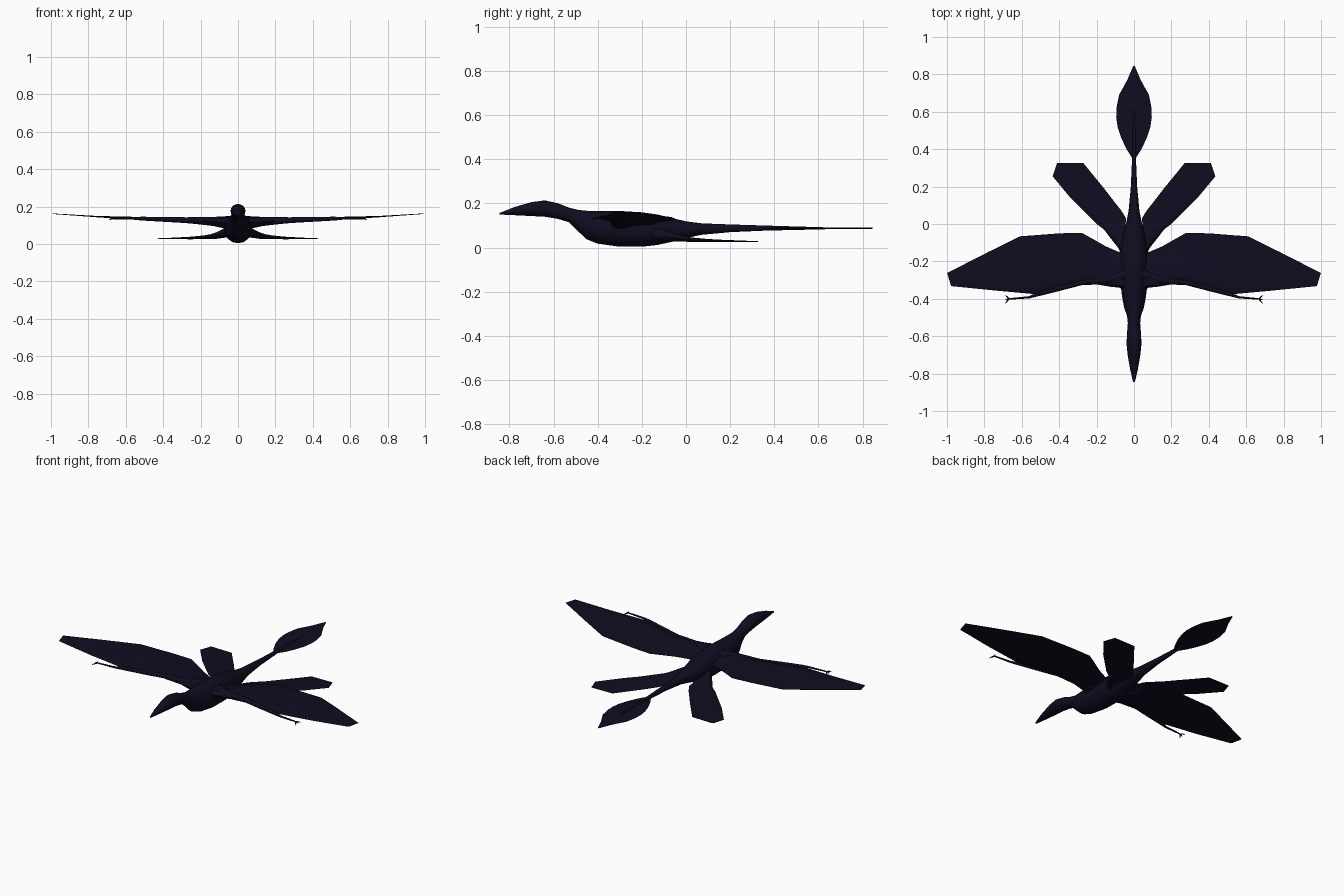
import bpy, bmesh, math
from mathutils import Vector

cube = bpy.data.objects.get("Cube")
if cube:
    bpy.data.objects.remove(cube)

plumage = bpy.data.materials.new("dark_blue_plumage")
plumage.use_nodes = True
plumage.diffuse_color = (0.004, 0.004, 0.014, 1)
plumage.node_tree.nodes["Principled BSDF"].inputs["Base Color"].default_value = (0.004, 0.004, 0.014, 1)


def loft(name, rings, angle=50):
    """Skin a list of equal-sized rings into a closed, smooth object."""
    bm = bmesh.new()
    loops = [[bm.verts.new(p) for p in ring] for ring in rings]
    n = len(loops[0])
    for a, b in zip(loops, loops[1:]):
        for i in range(n):
            j = (i + 1) % n
            bm.faces.new((a[i], a[j], b[j], b[i]))
    bm.faces.new(loops[0])
    bm.faces.new(loops[-1])
    bmesh.ops.recalc_face_normals(bm, faces=bm.faces)
    mesh = bpy.data.meshes.new(name)
    bm.to_mesh(mesh)
    bm.free()
    mesh.materials.append(plumage)
    obj = bpy.data.objects.new(name, mesh)
    bpy.context.collection.objects.link(obj)
    bpy.ops.object.select_all(action="DESELECT")
    obj.select_set(True)
    bpy.context.view_layer.objects.active = obj
    bpy.ops.object.shade_smooth_by_angle(angle=math.radians(angle))
    return obj


def tube(name, path, sides=8):
    """Round limb through points (x, y, z, radius)."""
    pts = [Vector(p[:3]) for p in path]
    rings = []
    for i, p in enumerate(pts):
        d = pts[min(i + 1, len(pts) - 1)] - pts[max(i - 1, 0)]
        u = d.cross(Vector((0, 0, 1))).normalized()
        v = u.cross(d).normalized()
        turns = [math.tau * k / sides for k in range(sides)]
        rings.append([p + path[i][3] * (u * math.cos(t) + v * math.sin(t)) for t in turns])
    return loft(name, rings)


def blade(name, stations):
    """Feathered surface: each station is front (x, y, z), back (x, y, z), thickness."""
    section = [(0, 0), (.06, .35), (.2, .5), (.45, .25), (1, .03),
               (1, -.03), (.45, -.25), (.2, -.5), (.06, -.35)]
    rings = []
    for front, back, thick in stations:
        f, b = Vector(front), Vector(back)
        rings.append([f.lerp(b, s) + Vector((0, 0, h * thick)) for s, h in section])
    return loft(name, rings, 40)


# Head, neck, trunk and tail stem: y, bottom, top, half width
trunk = [
    (-.845, .150, .157, .005), (-.78, .147, .183, .020), (-.70, .143, .206, .034),
    (-.64, .140, .214, .040), (-.58, .130, .201, .037), (-.53, .115, .181, .033),
    (-.49, .075, .171, .037), (-.45, .038, .167, .052), (-.40, .018, .166, .062),
    (-.30, .004, .166, .075), (-.20, .004, .160, .076), (-.13, .012, .150, .071),
    (-.06, .027, .133, .058), (0, .043, .119, .043), (.07, .058, .110, .029),
    (.20, .070, .105, .017), (.36, .077, .100, .010), (.63, .083, .092, .005)]
sides = 16
loft("body", [[(w * math.cos(math.tau * k / sides), y,
                (lo + hi) / 2 + (hi - lo) / 2 * math.sin(math.tau * k / sides))
               for k in range(sides)] for y, lo, hi, w in trunk])

# Leaf-shaped tail fan: y, half width
fan = [(.35, .008), (.40, .040), (.46, .068), (.52, .088), (.57, .095),
       (.62, .094), (.69, .080), (.77, .036), (.845, .004)]
loft("tail_fan", [[(w, y, .088), (0, y, .091), (-w, y, .088), (0, y, .085)] for y, w in fan])

for side, s in (("left", 1), ("right", -1)):
    # Wing surface
    wing = [
        ((.03, -.36, .115), (.03, -.12, .105), .070),
        ((.08, -.34, .117), (.08, -.15, .108), .060),
        ((.13, -.335, .120), (.15, -.12, .115), .045),
        ((.20, -.323, .123), (.22, -.08, .122), .036),
        ((.28, -.325, .127), (.28, -.047, .127), .030),
        ((.40, -.345, .132), (.40, -.050, .131), .025),
        ((.53, -.375, .137), (.61, -.066, .138), .016),
        ((.75, -.355, .146), (.78, -.150, .149), .007),
        ((.978, -.332, .161), (.999, -.262, .163), .003)]
    blade(side + "_wing", [((s * f[0],) + f[1:], (s * b[0],) + b[1:], t) for f, b, t in wing])

    # Arm along the leading edge, ending in a slim hand
    arm = [(.04, -.27, .115, .035), (.15, -.30, .122, .022), (.28, -.312, .128, .015),
           (.40, -.345, .132, .013), (.52, -.378, .136, .010), (.56, -.392, .136, .006),
           (.66, -.400, .136, .004), (.68, -.402, .136, .003)]
    tube(side + "_arm", [(s * x, y, z, r) for x, y, z, r in arm])

    # Three hooked claws
    for i, dy in enumerate((-.026, -.006, .020)):
        claw = [(.668, -.400, .136, .003), (.678, -.400 + dy * .5, .135, .004),
                (.690, -.400 + dy, .128, .0008)]
        tube(f"{side}_claw_{i + 1}", [(s * x, y, z, r) for x, y, z, r in claw], 5)

    # Feathered hind leg: outer edge, inner edge, thickness
    leg = [
        ((.06, -.17, .070), (.03, -.05, .060), .065),
        ((.09, -.12, .058), (.045, .00, .050), .048),
        ((.13, -.07, .047), (.042, .03, .042), .036),
        ((.16, -.03, .041), (.07, .075, .036), .026),
        ((.20, .000, .037), (.11, .125, .032), .020),
        ((.27, .070, .033), (.16, .190, .030), .014),
        ((.34, .140, .031), (.205, .245, .029), .010),
        ((.435, .255, .029), (.27, .325, .028), .005),
        ((.412, .325, .028), (.30, .326, .028), .003)]
    blade(side + "_hind_leg", [((s * f[0],) + f[1:], (s * b[0],) + b[1:], t) for f, b, t in leg])
